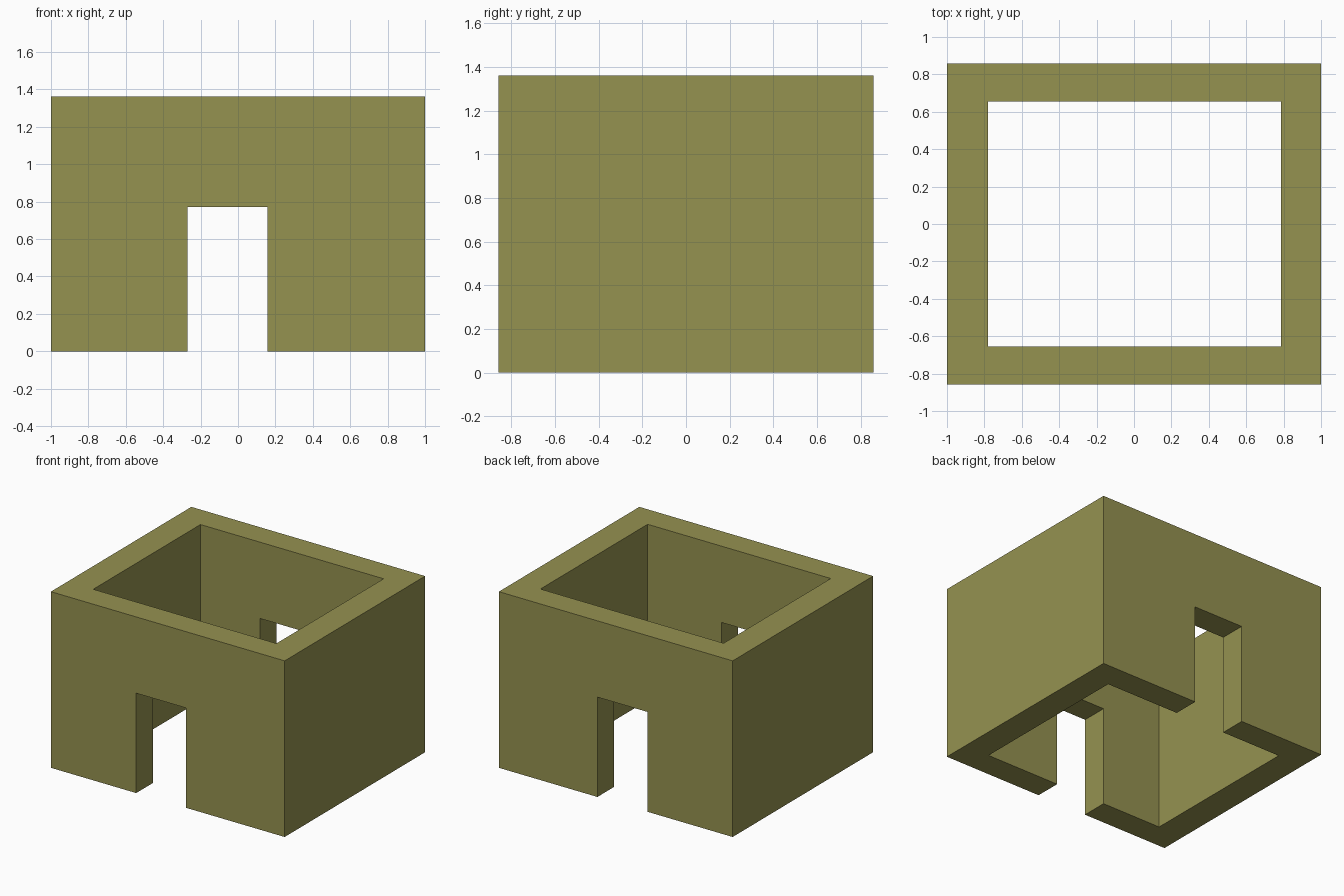
import bpy, bmesh

if "Cube" in bpy.data.objects:
    bpy.data.objects.remove(bpy.data.objects["Cube"])

# Cut positions along each axis: outer wall, inner wall, doorway sides, lintel
XS = [-1.0, -0.78, -0.27, 0.157, 0.787, 1.0]
YS = [-0.858, -0.655, 0.655, 0.858]
ZS = [0.0, 0.772, 1.362]


def solid(i, j, k):
    """True where the cell belongs to the walls."""
    if not (0 <= i < 5 and 0 <= j < 3 and 0 <= k < 2):
        return False
    room = 1 <= i <= 3 and j == 1          # open shaft, no floor or roof
    doorway = i == 2 and k == 0            # passes through front and back walls
    return not (room or doorway)


bm = bmesh.new()
verts = {}


def vert(c):
    if c not in verts:
        verts[c] = bm.verts.new((XS[c[0]], YS[c[1]], ZS[c[2]]))
    return verts[c]


# Skin every boundary between wall and air
for i in range(5):
    for j in range(3):
        for k in range(2):
            if not solid(i, j, k):
                continue
            cell = (i, j, k)
            for axis in range(3):
                u, v = (axis + 1) % 3, (axis + 2) % 3
                for side in (0, 1):
                    nb = list(cell)
                    nb[axis] += 2 * side - 1
                    if solid(*nb):
                        continue
                    corners = []
                    for du, dv in ((0, 0), (1, 0), (1, 1), (0, 1)):
                        c = list(cell)
                        c[axis] += side
                        c[u] += du
                        c[v] += dv
                        corners.append(vert(tuple(c)))
                    bm.faces.new(corners if side else corners[::-1])

mesh = bpy.data.meshes.new("walls")
bm.to_mesh(mesh)
bm.free()

# Single olive colour
olive = bpy.data.materials.new("olive")
olive.diffuse_color = (0.301, 0.287, 0.081, 1.0)
olive.use_nodes = True
olive.node_tree.nodes["Principled BSDF"].inputs["Base Color"].default_value = olive.diffuse_color
mesh.materials.append(olive)

walls = bpy.data.objects.new("walls", mesh)
bpy.context.collection.objects.link(walls)
